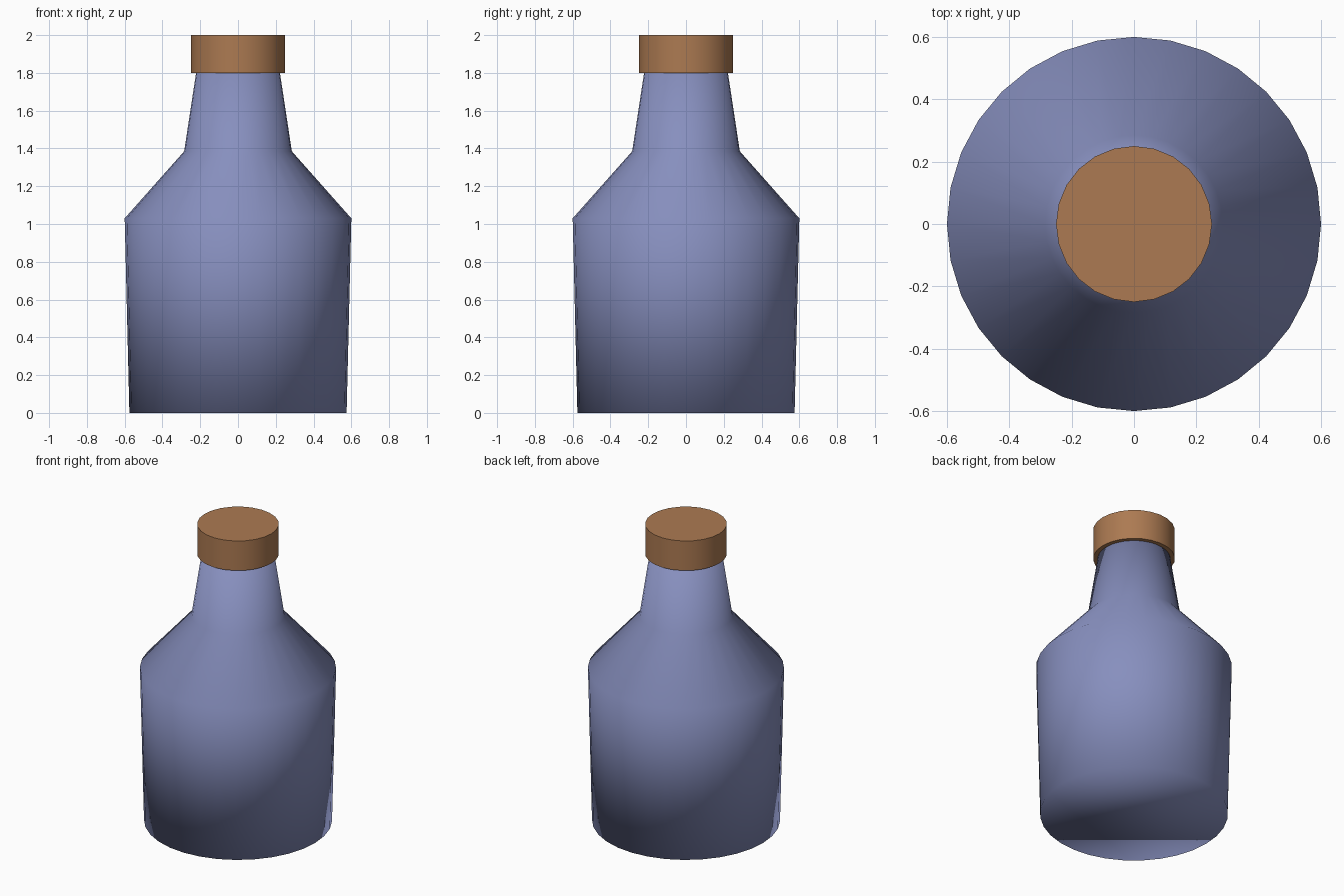
import bpy, bmesh, math

if "Cube" in bpy.data.objects:
    bpy.data.objects.remove(bpy.data.objects["Cube"])

def material(name, rgb):
    m = bpy.data.materials.new(name)
    m.diffuse_color = (*rgb, 1)
    m.use_nodes = True
    m.node_tree.nodes["Principled BSDF"].inputs["Base Color"].default_value = m.diffuse_color
    return m

def lathe(name, profile, sides, mat):
    """Closed solid of revolution from (radius, height) points, bottom to top."""
    bm = bmesh.new()
    rings = [[bm.verts.new((r * math.cos(2 * math.pi * i / sides),
                            r * math.sin(2 * math.pi * i / sides), z))
              for i in range(sides)] for r, z in profile]
    for low, high in zip(rings, rings[1:]):
        for i in range(sides):
            j = (i + 1) % sides
            bm.faces.new((low[i], low[j], high[j], high[i]))
    bm.faces.new(rings[0][::-1])
    bm.faces.new(rings[-1])
    for f in bm.faces:
        f.smooth = True
    mesh = bpy.data.meshes.new(name)
    bm.to_mesh(mesh)
    bm.free()
    mesh.materials.append(mat)
    obj = bpy.data.objects.new(name, mesh)
    bpy.context.collection.objects.link(obj)
    return obj

glass = material("blue glass", (0.242, 0.275, 0.515))
cork = material("cork brown", (0.413, 0.195, 0.084))

# Bottle: base, shoulder, neck root, neck top (smooth throughout)
lathe("bottle", [(0.575, 0), (0.6, 1.03), (0.285, 1.385), (0.222, 1.8)], 32, glass)

# Stopper: smooth side with crisp rims
stopper = lathe("stopper", [(0.25, 1.8), (0.25, 2.0)], 24, cork)
for edge in stopper.data.edges:
    a, b = (stopper.data.vertices[v].co.z for v in edge.vertices)
    edge.use_edge_sharp = abs(a - b) < 1e-4
